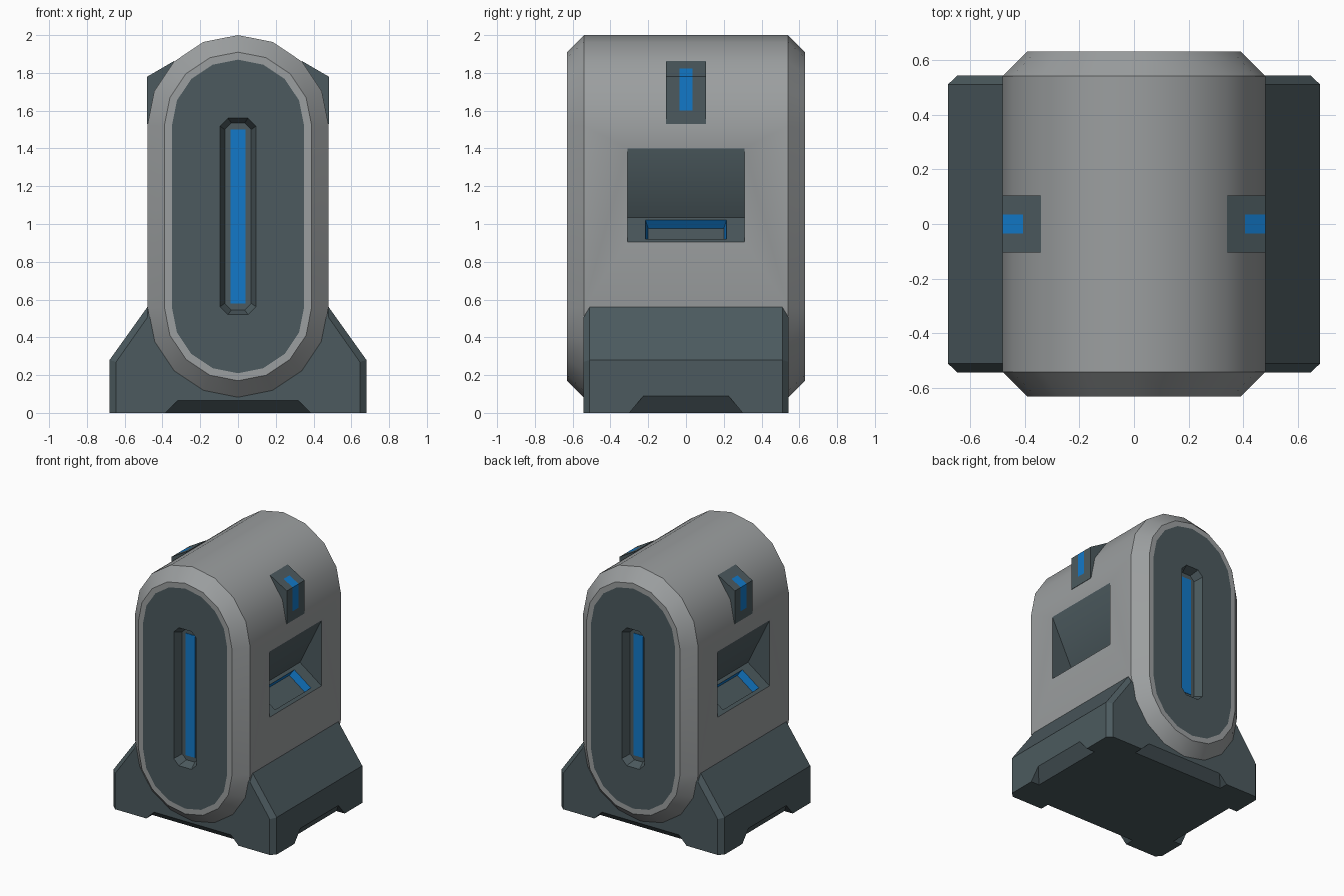
import bpy, bmesh, math
from mathutils import Vector

if "Cube" in bpy.data.objects:
    bpy.data.objects.remove(bpy.data.objects["Cube"])


def material(name, rgb):
    m = bpy.data.materials.new(name)
    m.diffuse_color = (*rgb, 1)
    m.use_nodes = True
    m.node_tree.nodes["Principled BSDF"].inputs["Base Color"].default_value = m.diffuse_color
    return m


MATS = [material("light grey", (0.33, 0.345, 0.35)),
        material("dark slate", (0.072, 0.102, 0.113)),
        material("glow blue", (0.006, 0.19, 0.58))]
GREY, DARK, BLUE = 0, 1, 2


def loft(name, rings, rule):
    """Join equal-length rings into a closed solid; rule(face, centre) picks the colour."""
    bm = bmesh.new()
    vs = [[bm.verts.new(p) for p in r] for r in rings]
    n = len(rings[0])
    for a, b in zip(vs, vs[1:]):
        for i in range(n):
            j = (i + 1) % n
            bm.faces.new((a[i], a[j], b[j], b[i]))
    bm.faces.new(vs[0])
    bm.faces.new(vs[-1])
    bmesh.ops.recalc_face_normals(bm, faces=bm.faces)
    bm.normal_update()
    for f in bm.faces:
        f.material_index = rule(f, f.calc_center_median())
    me = bpy.data.meshes.new(name)
    bm.to_mesh(me)
    bm.free()
    for m in MATS:
        me.materials.append(m)
    ob = bpy.data.objects.new(name, me)
    bpy.context.collection.objects.link(ob)
    return ob


def cut(target, cutter):
    mod = target.modifiers.new("cut", "BOOLEAN")
    mod.operation, mod.solver, mod.object = "DIFFERENCE", "EXACT", cutter
    bpy.context.view_layer.objects.active = target
    bpy.ops.object.modifier_apply(modifier=mod.name)
    bpy.data.objects.remove(cutter)


def extrude_y(profile, y):
    return [(x, y, z) for x, z in profile]


def dark(f, c):
    return DARK


def blue(f, c):
    return BLUE


# Capsule body with bevelled ends and dark end panels
def capsule(r, y):
    pts = []
    for k in range(18):
        a = math.pi * (k if k < 9 else k - 1) / 8
        pts.append((r * math.cos(a), y, (1.52 if k < 9 else 0.56) + r * math.sin(a)))
    return pts


steps = [(0.35, -0.63), (0.39, -0.63), (0.48, -0.54), (0.48, 0.54), (0.39, 0.63), (0.35, 0.63)]
body = loft("body", [capsule(r, y) for r, y in steps],
            lambda f, c: DARK if len(f.verts) > 4 else GREY)


# Long recessed light slot at front and back
def octagon(w, z0, z1, c, y):
    return [(-w + c, y, z0), (w - c, y, z0), (w, y, z0 + c), (w, y, z1 - c),
            (w - c, y, z1), (-w + c, y, z1), (-w, y, z1 - c), (-w, y, z0 + c)]


for s, side in ((-1, "front"), (1, "back")):
    cut(body, loft("slot_cutter", [octagon(0.105, 0.51, 1.57, 0.045, s * 0.656),
                                   octagon(0.07, 0.545, 1.535, 0.035, s * 0.565)], dark))
    strip = [(-0.04, 0.58), (0.04, 0.58), (0.04, 1.5), (-0.04, 1.5)]
    loft(side + "_light_strip", [extrude_y(strip, s * 0.56), extrude_y(strip, s * 0.569)], blue)

for s, side in ((-1, "left"), (1, "right")):
    # Wedge recess in the side
    wedge = [(s * x, z) for x, z in
             ((0.48, 1.40), (0.30, 1.035), (0.48, 0.905), (0.6, 0.905), (0.6, 1.40))]
    cut(body, loft("recess_cutter", [extrude_y(wedge, -0.31), extrude_y(wedge, 0.31)], dark))

    # Blue-walled pocket in the sloping ledge of the recess
    u, n = Vector((-0.81 * s, 0, 0.585)), Vector((0.585 * s, 0, 0.81))
    ledge = Vector((0.48 * s, 0, 0.905))

    def pocket(d, w):
        return [ledge + u * t + n * d + Vector((0, y, 0))
                for t, y in ((0.026, -w), (0.197, -w), (0.197, w), (0.026, w))]

    cut(body, loft("pocket_cutter", [pocket(0.02, 0.22), pocket(-0.055, 0.2)],
                   lambda f, c: DARK if abs(f.normal.dot(n)) > 0.9 else BLUE))

    # Shoulder lamp with painted light
    lamp = [(s * x, z) for x, z in ((0.30, 1.53), (0.481, 1.53), (0.481, 1.60),
                                    (0.481, 1.78), (0.405, 1.824), (0.34, 1.862))]
    loft(side + "_shoulder_lamp", [extrude_y(lamp, y) for y in (-0.105, -0.035, 0.035, 0.105)],
         lambda f, c: BLUE if abs(c.y) < 0.01 and c.z > 1.6 and abs(c.x) > 0.4 else DARK)

# Base with chamfered ends
wide = [(0.68, 0), (0.68, 0.28), (0.48, 0.56), (-0.48, 0.56), (-0.68, 0.28), (-0.68, 0)]
slim = [(0.645, 0), (0.645, 0.27), (0.48, 0.505), (-0.48, 0.505), (-0.645, 0.27), (-0.645, 0)]
base = loft("base", [extrude_y(slim, -0.543), extrude_y(wide, -0.51),
                     extrude_y(wide, 0.51), extrude_y(slim, 0.543)], dark)


# Sloped notches under each side of the base
def notch(half, slope, edge, h, depth, turn):
    def ring(w, inner, z):
        pts = [(-w, -0.9), (w, -0.9), (w, inner), (-w, inner)]
        c, s = round(math.cos(turn)), round(math.sin(turn))
        return [(x * c - y * s, x * s + y * c, z) for x, y in pts]
    return loft("notch_cutter", [ring(half + slope, -edge + 2 * depth, -h),
                                 ring(half - slope, -edge, h)], dark)


for k in range(4):
    dims = (0.385, 0.065, 0.543, 0.065, 0.07) if k % 2 == 0 else (0.30, 0.075, 0.68, 0.09, 0.07)
    cut(base, notch(*dims, k * math.pi / 2))

# Smooth the rounded body, keeping hard edges
bpy.ops.object.select_all(action="DESELECT")
body.select_set(True)
bpy.context.view_layer.objects.active = body
bpy.ops.object.shade_smooth_by_angle(angle=math.radians(30))
